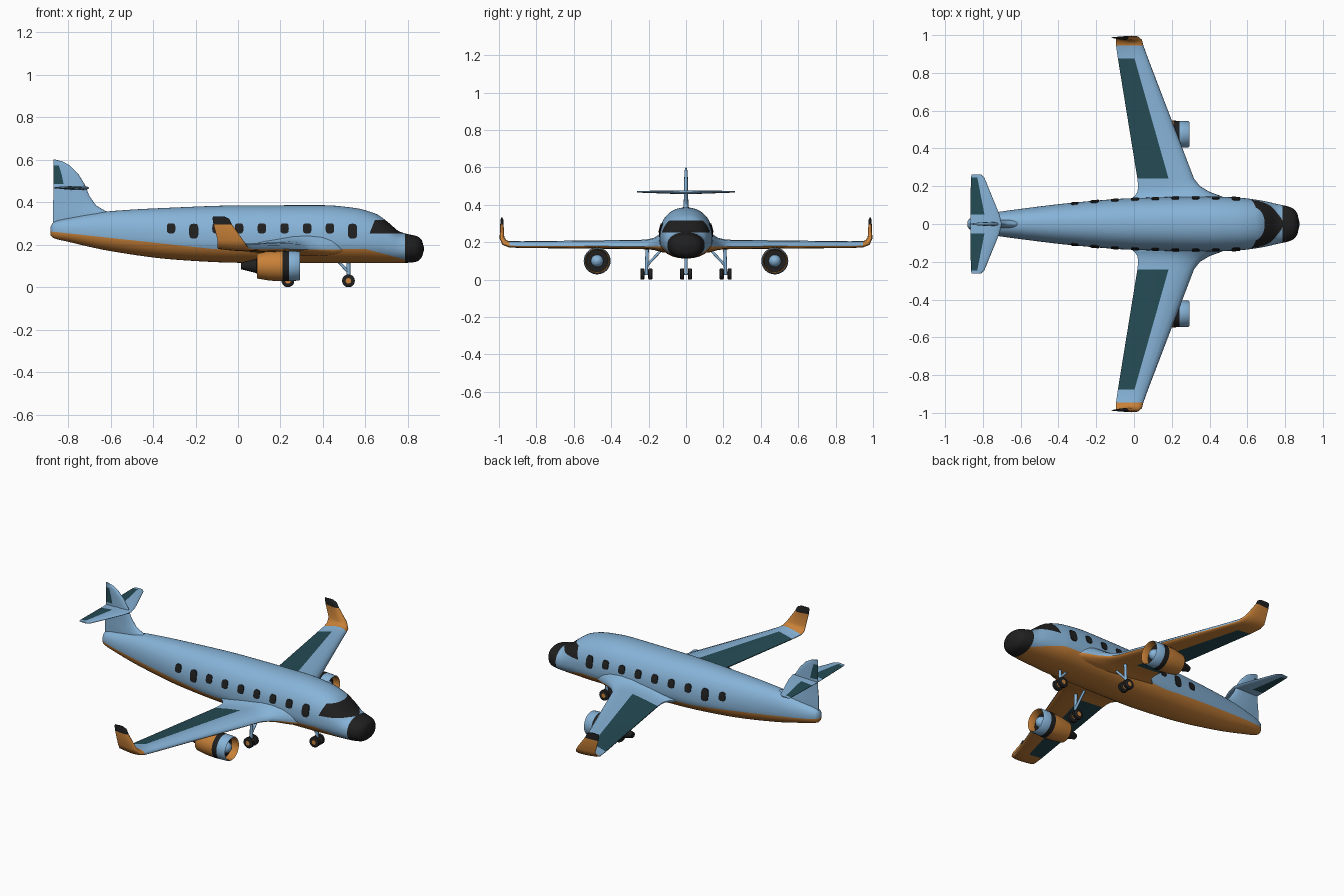
import bpy, bmesh, math
from mathutils import Vector

cube = bpy.data.objects.get("Cube")
if cube:
    bpy.data.objects.remove(cube)


def material(name, rgb):
    m = bpy.data.materials.new(name)
    m.use_nodes = True
    m.diffuse_color = (*rgb, 1)
    m.node_tree.nodes["Principled BSDF"].inputs["Base Color"].default_value = (*rgb, 1)
    return m


BLUE, ORANGE, TEAL, BLACK = range(4)
MATS = [material("light blue", (0.24, 0.45, 0.68)), material("orange", (0.58, 0.22, 0.04)),
        material("dark teal", (0.018, 0.07, 0.09)), material("black", (0.014, 0.014, 0.014))]


def finish(name, bm, angle=40):
    bmesh.ops.recalc_face_normals(bm, faces=bm.faces)
    me = bpy.data.meshes.new(name)
    bm.to_mesh(me)
    bm.free()
    for m in MATS:
        me.materials.append(m)
    me.shade_smooth()
    me.set_sharp_from_angle(angle=math.radians(angle))
    ob = bpy.data.objects.new(name, me)
    bpy.context.collection.objects.link(ob)
    return ob


def loft(rings, paint):
    """Skin a list of closed rings; paint(i, j) gives the colour of each face."""
    bm = bmesh.new()
    vs = [[bm.verts.new(p) for p in r] for r in rings]
    n = len(rings[0])
    for i in range(len(rings) - 1):
        for j in range(n):
            k = (j + 1) % n
            f = bm.faces.new((vs[i][j], vs[i][k], vs[i + 1][k], vs[i + 1][j]))
            f.material_index = paint(i, j)
    for r, i in ((vs[0], 0), (vs[-1], len(rings) - 2)):
        bm.faces.new(r).material_index = paint(i, 0)
    return bm


def lathe(name, profile, colours, origin, axis):
    """Turn (along, radius) points about the x or y axis."""
    rings = []
    for a, r in profile:
        ring = []
        for k in range(32):
            c, s = r * math.cos(k * math.pi / 16), r * math.sin(k * math.pi / 16)
            ring.append(Vector(origin) + Vector((a, c, s) if axis == "x" else (c, a, s)))
        rings.append(ring)
    return finish(name, loft(rings, lambda i, j: colours[i]))


def rod(name, a, b, r, colour=BLUE):
    a, b = Vector(a), Vector(b)
    q = (b - a).to_track_quat("Z", "Y")
    circle = [q @ Vector((r * math.cos(t * math.pi / 6), r * math.sin(t * math.pi / 6), 0)) for t in range(12)]
    return finish(name, loft([[a + c for c in circle], [b + c for c in circle]], lambda i, j: colour))


# Fuselage stations: x, half width, top, bottom, height of widest point
BODY = [(-0.882, 0.012, 0.285, 0.245, 0.265), (-0.87, 0.028, 0.305, 0.232, 0.265),
        (-0.8, 0.05, 0.325, 0.214, 0.262), (-0.6, 0.08, 0.358, 0.17, 0.25),
        (-0.3, 0.115, 0.375, 0.13, 0.23), (0.0, 0.137, 0.385, 0.115, 0.22),
        (0.4, 0.145, 0.386, 0.113, 0.22), (0.55, 0.14, 0.373, 0.113, 0.215),
        (0.65, 0.128, 0.345, 0.113, 0.21), (0.71, 0.117, 0.303, 0.113, 0.2),
        (0.76, 0.105, 0.262, 0.114, 0.187), (0.8, 0.097, 0.25, 0.115, 0.182),
        (0.84, 0.083, 0.241, 0.12, 0.181), (0.863, 0.058, 0.225, 0.138, 0.181),
        (0.875, 0.012, 0.19, 0.172, 0.181)]
POWER = 2.2


def body_at(x):
    """Monotone cubic blend between the fuselage stations."""
    i = max(k for k in range(len(BODY) - 1) if BODY[k][0] <= x or k == 0)
    h = BODY[i + 1][0] - BODY[i][0]
    t = (x - BODY[i][0]) / h

    def slope(k, c):
        return (BODY[k + 1][c] - BODY[k][c]) / (BODY[k + 1][0] - BODY[k][0])

    def tangent(k, c):
        if k == 0 or k == len(BODY) - 1:
            return slope(min(k, len(BODY) - 2), c)
        a, b = slope(k - 1, c), slope(k, c)
        return 2 * a * b / (a + b) if a * b > 0 else 0

    return [(2 * t**3 - 3 * t**2 + 1) * BODY[i][c] + (t**3 - 2 * t**2 + t) * h * tangent(i, c)
            + (3 * t**2 - 2 * t**3) * BODY[i + 1][c] + (t**3 - t**2) * h * tangent(i + 1, c)
            for c in range(1, 5)]


def body_y(x, z):
    w, top, bottom, mid = body_at(x)
    t = (z - mid) / ((top - mid) if z > mid else (mid - bottom))
    return w * max(0, 1 - abs(t) ** POWER) ** (1 / POWER)


def body_ring(x):
    w, top, bottom, mid = body_at(x)
    ring = []
    for k in range(56):
        c, s = math.cos(k * math.pi / 28), math.sin(k * math.pi / 28)
        z = math.copysign(abs(s) ** (2 / POWER), s) * ((top - mid) if s > 0 else (mid - bottom))
        ring.append((x, w * math.copysign(abs(c) ** (2 / POWER), c), mid + z))
    return ring


# Fuselage skin, cut along the paint lines
xs = [a[0] + (b[0] - a[0]) * k / 5 for a, b in zip(BODY, BODY[1:]) for k in range(5)] + [BODY[-1][0]]
bm = loft([body_ring(x) for x in xs], lambda i, j: BLUE)
cuts = [((0, 0, 0.18), (0, 0, 1)), ((-0.12, 0, 0.18), (0.108, 0, 1)), ((0.6, 0, 0.18), (0.27, 0, 1)),
        ((0.787, 0, 0.2), (1, 0, 0)), ((0, 0, 0.253), (0, 0, 1)), ((0, 0, 0.317), (0, 0, 1)),
        ((0.626, 0, 0.27), (1, 0, -0.4))]
for co, no in cuts:
    bmesh.ops.bisect_plane(bm, geom=bm.verts[:] + bm.edges[:] + bm.faces[:], dist=1e-5,
                           plane_co=co, plane_no=no)
for f in bm.faces:
    c = f.calc_center_median()
    line = 0.18 + max(0, -0.12 - c.x) * 0.108 - max(0, c.x - 0.6) * 0.27
    if c.x > 0.787:
        f.material_index = BLACK
    elif 0.253 < c.z < 0.317 and c.x - 0.626 > 0.4 * (c.z - 0.27):
        f.material_index = BLACK
    elif c.z < line:
        f.material_index = ORANGE
finish("fuselage", bm, 60)


def window(name, x0, z0, hw, hh, side):
    """Thin rounded plate that follows the fuselage skin."""
    rings = []
    for scale, lift in ((0.05, 0.004), (0.5, 0.004), (1, 0.004), (1, -0.003)):
        ring = []
        for k in range(24):
            c, s = math.cos(k * math.pi / 12), math.sin(k * math.pi / 12)
            x = x0 + scale * hw * math.copysign(abs(c) ** 0.6, c)
            z = z0 + scale * hh * math.copysign(abs(s) ** 0.6, s)
            ring.append((x, side * (body_y(x, z) + lift), z))
        rings.append(ring)
    finish(name, loft(rings, lambda i, j: BLACK))


def airfoil(stations, flap, upper):
    """Sections from (y, z, trailing x, leading x, thickness, tilt in degrees)."""
    us = [0, flap / 2, flap, 0.7, 0.85, 0.94, 0.985, 1]
    rings = []
    for y, z, te, le, thick, tilt in stations:
        a = math.radians(tilt)
        n = Vector((0, -math.sin(a), math.cos(a)))

        def point(u, share):
            c = 1 - u
            h = 2.969 * c**0.5 - 1.26 * c - 3.516 * c**2 + 2.843 * c**3 - 1.015 * c**4
            h = max(h, 0.1) if u < 0.5 else h
            return Vector((te + (le - te) * u, y, z)) + n * (h * share * thick)

        rings.append([point(u, upper) for u in us] + [point(u, upper - 1) for u in us[-2::-1]])
    return rings


def on_flap(j):
    return j < 2 or j >= 12


WING = [(0.06, 0.178, -0.03, 0.56, 0.11, 0), (0.13, 0.178, -0.02, 0.5, 0.105, 0),
        (0.15, 0.178, 0.005, 0.455, 0.085, 0), (0.17, 0.178, 0.018, 0.4, 0.066, 0),
        (0.2, 0.178, 0.022, 0.35, 0.055, 0), (0.24, 0.178, 0.018, 0.318, 0.05, 0),
        (0.875, 0.18, -0.085, 0.075, 0.036, 0), (0.945, 0.182, -0.095, 0.05, 0.034, 0),
        (0.975, 0.193, -0.096, 0.042, 0.032, 40), (0.989, 0.222, -0.096, 0.024, 0.026, 78),
        (0.988, 0.295, -0.115, -0.028, 0.018, 90), (0.987, 0.322, -0.12, -0.042, 0.014, 90),
        (0.987, 0.333, -0.118, -0.065, 0.006, 90)]
TAILPLANE = [(0, 0.467, -0.865, -0.7, 0.02, 0), (0.05, 0.467, -0.865, -0.712, 0.018, 0),
             (0.245, 0.47, -0.864, -0.792, 0.01, 0), (0.262, 0.47, -0.86, -0.81, 0.006, 0)]


def wing_paint(i, j):
    if i >= 10:
        return BLACK
    if i >= 7:
        return ORANGE
    if i == 5 and on_flap(j):
        return TEAL
    return ORANGE if 7 <= j < 14 else BLUE


# Engine profile: hub, fan, lip, cowl and exhaust
ENGINE = [(0.287, 0.002), (0.282, 0.016), (0.272, 0.027), (0.255, 0.033), (0.25, 0.033), (0.25, 0.059),
          (0.288, 0.061), (0.293, 0.065), (0.288, 0.069), (0.24, 0.071), (0.21, 0.072), (0.15, 0.069),
          (0.09, 0.059), (0.088, 0.034), (0.015, 0.016), (0.014, 0.002)]
ENGINE_PAINT = [BLUE] * 4 + [BLACK] + [ORANGE] * 2 + [BLUE] * 2 + [BLACK] + [ORANGE] * 2 + [BLACK] * 3
WHEEL = [(-0.0115, 0.002), (-0.0115, 0.013), (-0.0115, 0.024), (-0.008, 0.03),
         (0.008, 0.03), (0.0115, 0.024), (0.0115, 0.013), (0.0115, 0.002)]
WHEEL_PAINT = [ORANGE] + [BLACK] * 5 + [ORANGE]


def wheel_pair(name, x, y):
    for s, end in ((-1, "front"), (1, "back")):
        lathe(f"{name}_wheel_{end}", WHEEL, WHEEL_PAINT, (x, y + s * 0.021, 0.03), "y")
    rod(f"{name}_axle", (x, y - 0.022, 0.03), (x, y + 0.022, 0.03), 0.006)


# Parts on both sides
for side, label in ((-1, "front"), (1, "back")):
    for name, stations, flap, upper, paint in (
            ("wing", WING, 0.55, 0.7, wing_paint),
            ("tailplane", TAILPLANE, 0.48, 0.5, lambda i, j: TEAL if i == 1 and on_flap(j) else BLUE)):
        rings = [[(p.x, side * p.y, p.z) for p in r] for r in airfoil(stations, flap, upper)]
        finish(f"{label}_{name}", loft(rings, paint), 50)
    for k in range(9):
        door = k in (1, 8)
        window(f"{label}_window_{k + 1}", -0.315 + k * 0.1068, 0.264 if door else 0.277,
               0.022 if door else 0.02, 0.035 if door else 0.024, side)
    lathe(f"{label}_engine", ENGINE, ENGINE_PAINT, (0, side * 0.475, 0.1), "x")
    wheel_pair(f"{label}_main_gear", 0.235, side * 0.212)
    rod(f"{label}_main_strut", (0.235, side * 0.212, 0.03), (0.235, side * 0.207, 0.18), 0.009)
    rod(f"{label}_main_brace", (0.235, side * 0.21, 0.075), (0.235, side * 0.13, 0.16), 0.007)

# Fin with rudder
FIN = [(0.26, -0.52, 0.05), (0.335, -0.57, 0.048), (0.362, -0.63, 0.038), (0.385, -0.668, 0.03),
       (0.43, -0.7, 0.024), (0.485, -0.722, 0.022), (0.53, -0.75, 0.02), (0.572, -0.79, 0.017),
       (0.59, -0.822, 0.012), (0.6, -0.856, 0.006)]
fin = airfoil([(0, z, -0.872 if z < 0.4 else -0.868, le, t, 90) for z, le, t in FIN], 0.32, 0.5)
finish("fin", loft(fin, lambda i, j: TEAL if i in (5, 6) and on_flap(j) else BLUE), 50)

# Nose gear
wheel_pair("nose_gear", 0.52, 0)
rod("nose_strut", (0.52, 0, 0.03), (0.52, 0, 0.13), 0.009)
rod("nose_brace", (0.52, 0, 0.07), (0.47, 0, 0.125), 0.007)
